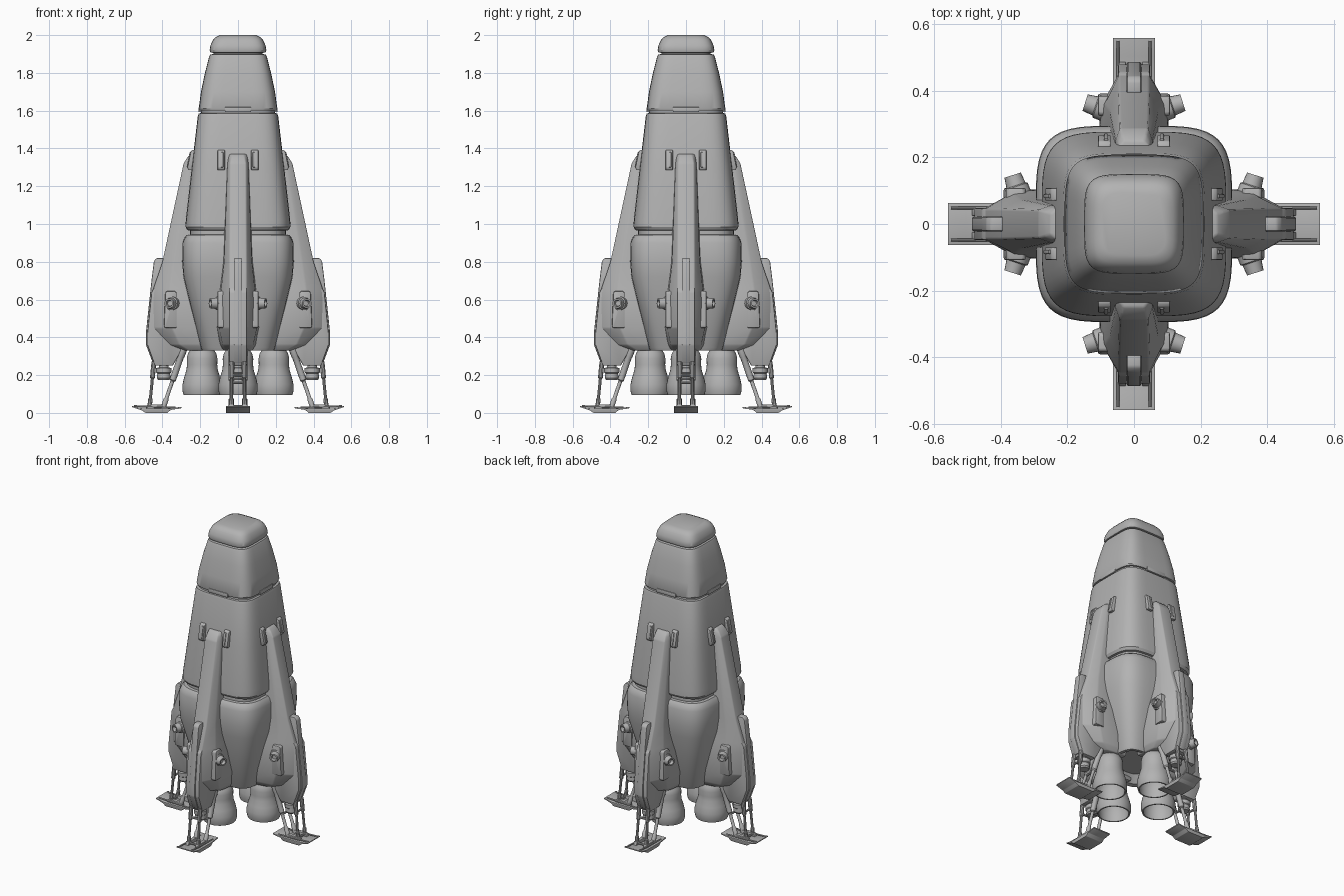
import bpy, bmesh, math
from mathutils import Vector

if "Cube" in bpy.data.objects:
    bpy.data.objects.remove(bpy.data.objects["Cube"], do_unlink=True)

grey = bpy.data.materials.new("hull grey")
grey.use_nodes = True
grey.diffuse_color = (0.45, 0.45, 0.45, 1)
grey.node_tree.nodes["Principled BSDF"].inputs["Base Color"].default_value = (0.45, 0.45, 0.45, 1)
SIDES = ["left", "back", "right", "front"]


def finish(name, bm, bevel=0.0, around=False):
    """Bevel, shade and place a part, once or on all four sides."""
    bmesh.ops.recalc_face_normals(bm, faces=bm.faces)
    if bevel:
        edges = [e for e in bm.edges if e.calc_face_angle(0) > math.radians(15)]
        bmesh.ops.bevel(bm, geom=edges, offset=bevel, segments=2, profile=0.5,
                        affect='EDGES', clamp_overlap=True)
    mesh = bpy.data.meshes.new(name)
    bm.to_mesh(mesh)
    bm.free()
    mesh.materials.append(grey)
    mesh.shade_smooth()
    mesh.set_sharp_from_angle(angle=math.radians(32))
    for i in range(4 if around else 1):
        obj = bpy.data.objects.new(f"{SIDES[i]}_{name}" if around else name, mesh)
        obj.rotation_euler.z = i * math.pi / 2
        bpy.context.collection.objects.link(obj)


def loft(name, rings, bevel=0.0, around=False):
    """Skin a stack of closed rings and cap both ends."""
    bm = bmesh.new()
    rows = [[bm.verts.new(p) for p in ring] for ring in rings]
    n = len(rows[0])
    for a, b in zip(rows, rows[1:]):
        for i in range(n):
            j = (i + 1) % n
            bm.faces.new((a[i], a[j], b[j], b[i]))
    bm.faces.new(rows[0])
    bm.faces.new(rows[-1])
    finish(name, bm, bevel, around)


def squircle(h, z, power=4.5, count=48):
    ring = []
    for i in range(count):
        t = 2 * math.pi * i / count
        c, s = math.cos(t), math.sin(t)
        ring.append((h * math.copysign(abs(c) ** (2 / power), c),
                     h * math.copysign(abs(s) ** (2 / power), s), z))
    return ring


def hull(name, profile):
    loft(name, [squircle(h, z) for z, h in profile])


def turned(name, a, b, profile, count=20):
    """Turned part from a to b; profile holds (fraction along, radius)."""
    a, b = Vector(a), Vector(b)
    turn = (b - a).to_track_quat('Z', 'Y')
    rings = []
    for t, r in profile:
        rings.append([a.lerp(b, t) + turn @ Vector((r * math.cos(k), r * math.sin(k), 0))
                      for k in (2 * math.pi * i / count for i in range(count))])
    loft(name, rings, around=True)


def prism(name, outline, y0, y1, bevel=0.006):
    """Extrude an outline of (radius, height) points sideways."""
    loft(name, [[(r, y, z) for r, z in outline] for y in (y0, y1)], bevel, True)


# Hull sections with recessed seams
hull("nose_cap", [(1.905, .12), (1.908, .146), (1.92, .15), (1.945, .146), (1.975, .132),
                  (1.99, .118), (2.0, .095)])
hull("upper_seam", [(1.87, .13), (1.93, .13)])
hull("upper_hull", [(1.6, .19), (1.602, .204), (1.612, .208), (1.7, .196), (1.8, .175),
                    (1.885, .153), (1.897, .147), (1.9, .13)])
hull("middle_seam", [(1.56, .195), (1.62, .195)])
hull("middle_hull", [(.965, .25), (.968, .268), (.985, .278), (1.02, .277), (1.3, .245),
                     (1.57, .213), (1.585, .208), (1.588, .19)])
hull("lower_seam", [(.92, .255), (.98, .255)])
hull("lower_hull", [(.38, .13), (.335, .165), (.33, .19), (.345, .197), (.55, .248),
                    (.72, .29), (.80, .296), (.90, .294), (.93, .283), (.942, .272), (.945, .25)])

# Hatch ledge above the middle seam
prism("seam_ledge", [(.18, 1.592), (.21, 1.592), (.21, 1.618), (.18, 1.622)], -.07, .07, .003)

# Fins: rows of height, then radius and half width at root, shoulder and edge
FIN = [(.33, .13, .085, .26, .065, .30, .035), (.36, .14, .10, .31, .08, .37, .04),
       (.45, .16, .115, .35, .10, .45, .045), (.60, .18, .11, .36, .097, .453, .045),
       (.66, .19, .10, .36, .088, .447, .045), (.80, .20, .085, .34, .073, .40, .045),
       (1.32, .16, .060, .255, .055, .288, .042), (1.35, .16, .056, .245, .05, .27, .037),
       (1.37, .16, .05, .235, .045, .25, .03)]
loft("fin", [[(a, -wa, z), (b, -wb, z), (c, -wc, z), (c, wc, z), (b, wb, z), (a, wa, z)]
             for z, a, wa, b, wb, c, wc in FIN], 0.006, True)

# Leg housing and the narrow spine above it
prism("leg_housing", [(.30, .33), (.345, .25), (.44, .25), (.48, .36), (.48, .42),
                      (.458, .64), (.44, .67), (.36, .67)], -.048, .048)
prism("leg_spine", [(.35, .30), (.45, .262), (.487, .36), (.487, .43), (.458, .70),
                    (.445, .805), (.43, .82), (.39, .82), (.35, .70)], -.022, .022)

# Thruster under each leg housing
turned("lower_thruster", (.393, 0, .27), (.393, 0, .175),
       [(0, .025), (.3, .025), (.35, .04), (.6, .04), (.65, .034), (.9, .036), (1, .03)])

# Main engine bells
turned("engine_bell", (.19, 0, .37), (.19, 0, .095),
       [(0, .05), (.12, .06), (.2, .075), (.3, .081), (.42, .08), (.52, .083), (.66, .095),
        (.8, .104), (.92, .104), (1, .098), (1, .09), (.8, .092), (.55, .07), (.4, .04)], 32)

# Mirrored side details
for s, tag in ((-1, "a"), (1, "b")):
    # Thruster fairing and angled nozzle on the fin flank
    prism(f"flank_fairing_{tag}", [(.325, .45), (.388, .45), (.392, .46), (.385, .635),
                                   (.378, .645), (.333, .645), (.325, .635)],
          s * .05, s * .108, .008)
    turned(f"flank_thruster_{tag}", (.345, s * .085, .58), (.365, s * .147, .58),
           [(0, .038), (.45, .036), (.5, .03), (.85, .027), (1, .026), (1, .018), (.7, .014)])
    # Brackets beside the fin tip
    prism(f"hull_bracket_{tag}", [(.21, 1.285), (.262, 1.285), (.268, 1.30), (.25, 1.385),
                                  (.238, 1.392), (.21, 1.392)], s * .07, s * .108, .004)
    prism(f"bracket_cover_{tag}", [(.22, 1.30), (.272, 1.30), (.256, 1.38), (.22, 1.38)],
          s * .078, s * .09, .002)
    # Landing struts
    turned(f"outer_strut_{tag}", (.445, s * .032, .27), (.468, s * .036, .03),
           [(0, .013), (.35, .013), (.37, .008), (.8, .008), (.82, .012), (1, .012)], 10)
    turned(f"inner_strut_{tag}", (.285, s * .032, .35), (.395, s * .036, .03),
           [(0, .02), (.15, .02), (.17, .017), (.55, .017), (.57, .01), (.85, .01),
            (.87, .014), (1, .014)], 12)
    # Foot rails and hinge lugs
    turned(f"foot_rail_{tag}", (.33, s * .048, .028), (.55, s * .048, .036),
           [(0, .005), (1, .005)], 8)
    prism(f"ankle_lug_{tag}", [(.375, .015), (.49, .015), (.48, .045), (.385, .045)],
          s * .024, s * .048, .003)

# Cross pins tying the strut pairs together
for name, r, z in (("outer_pin", .452, .20), ("inner_pin", .35, .16), ("ankle_pin", .468, .035)):
    turned(name, (r, -.042, z), (r, .042, z), [(0, .007), (1, .007)], 8)

# Upturned foot pads
prism("foot_pad", [(.30, .024), (.355, .016), (.375, 0), (.49, 0), (.51, .014), (.56, .03),
                   (.56, .037), (.505, .024), (.365, .024), (.30, .032)], -.063, .063, .002)
